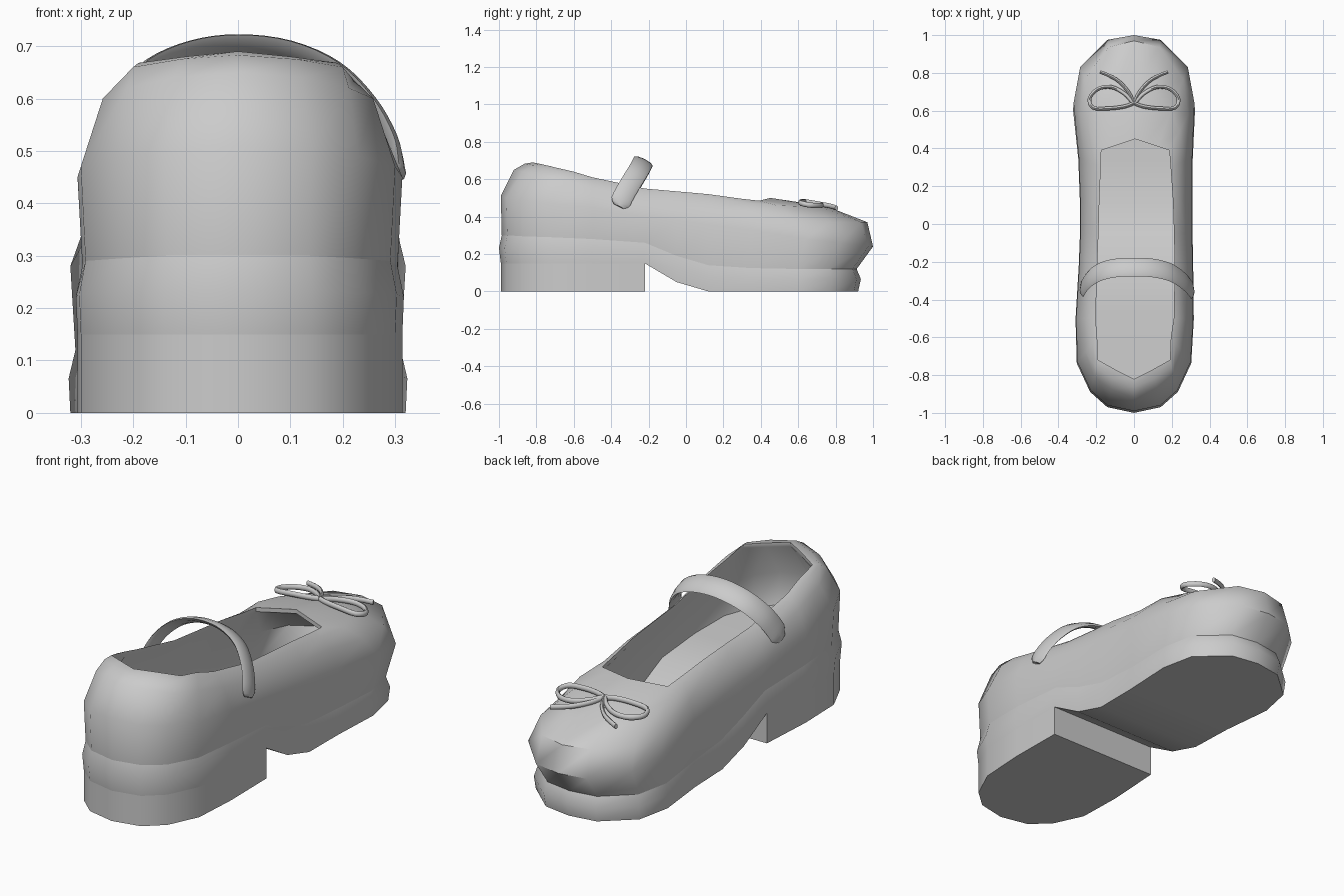
import bpy, bmesh, math
from mathutils import Vector

if "Cube" in bpy.data.objects:
    bpy.data.objects.remove(bpy.data.objects["Cube"])

# Half plan outlines, heel centre to toe centre
OUT = [(0, -.99), (.14, -.96), (.23, -.88), (.30, -.73), (.31, -.5), (.30, -.22), (.295, -.05),
       (.295, .12), (.30, .35), (.32, .64), (.285, .83), (.14, .975), (0, 1)]
OPEN = [(0, -.82), (.1, -.77), (.19, -.72), (.195, -.6), (.207, -.5), (.205, -.22), (.2, -.05),
        (.195, .12), (.185, .3), (.18, .39), (.12, .41), (.06, .43), (0, .45)]
# Heights at the same stations
SEAM = [.30, .30, .295, .29, .28, .26, .19, .14, .125, .12, .12, .12, .12]
UNDER = [.15] * 6 + [.05] + [0] * 6
WALL = [.51, .50, .49, .47, .45, .40, .38, .36, .33, .28, .26, .24, .24]
SHOULDER = [.65, .64, .62, .60, .55, .48, .46, .44, .42, .38, .37, .37, .37]
TOP = [.683, .675, .66, .635, .595, .53, .515, .50, .475, .46, .455, .455, .455]
RIM = [.69, .68, .668, .64, .61, .55, .535, .52, .495, .485, .49, .495, .50]
F_SHOULDER = [.41, .45, .45, .4, .4, .35, .35, .35, .3, .25, .15, .07, .055]
F_TOP = [.75] * 7 + [.7, .7, .6, .55, .5, .45]


def blend(f, z):
    """Half ring between the outer outline and the opening."""
    return [(a[0] + (b[0] - a[0]) * t, a[1] + (b[1] - a[1]) * t, h)
            for a, b, t, h in zip(OUT, OPEN, f, z)]


def scaled(sx, toe, heel, z):
    """Half ring scaled across, with the toe pulled back."""
    return [(x * sx, .3 + (y - .3) * toe if y > .3 else y * heel, h)
            for (x, y), h in zip(OUT, z)]


def full(half):
    pts = list(half) + [(-x, y, z) for x, y, z in reversed(half) if x > 1e-6]
    return [(x + .012 * max(0, 1 - (y / .6) ** 2), y, z) for x, y, z in pts]


def finish(name, bm, angle=50):
    bmesh.ops.recalc_face_normals(bm, faces=bm.faces)
    me = bpy.data.meshes.new(name)
    bm.to_mesh(me)
    bm.free()
    ob = bpy.data.objects.new(name, me)
    bpy.context.collection.objects.link(ob)
    bpy.ops.object.select_all(action='DESELECT')
    ob.select_set(True)
    bpy.context.view_layer.objects.active = ob
    bpy.ops.object.shade_smooth_by_angle(angle=math.radians(angle))
    return ob


def skin(bm, rings):
    rows = [[bm.verts.new(p) for p in r] for r in rings]
    for a, b in zip(rows, rows[1:]):
        n = len(a)
        for i in range(n):
            j = (i + 1) % n
            bm.faces.new((a[i], a[j], b[j], b[i]))
    return rows


def loft(name, halves, cap_first=True, cap_last=True):
    bm = bmesh.new()
    rows = skin(bm, [full(h) for h in halves])
    for r, on in ((rows[0], cap_first), (rows[-1], cap_last)):
        n = len(r)
        for i in range(len(halves[0]) - 1 if on else 0):
            quad = [r[i], r[i + 1], r[n - i - 1], r[(n - i) % n]]
            bm.faces.new(list(dict.fromkeys(quad)))
    return finish(name, bm)


def smooth_path(pts, steps=4):
    p = [Vector(q) for q in pts]
    p = [2 * p[0] - p[1]] + p + [2 * p[-1] - p[-2]]
    res = []
    for a, b, c, d in zip(p, p[1:], p[2:], p[3:]):
        for k in range(steps):
            t = k / steps
            res.append(.5 * (2 * b + (c - a) * t + (2 * a - 5 * b + 4 * c - d) * t * t
                             + (3 * b - a - 3 * c + d) * t ** 3))
    return res + [p[-2]]


def ribbon(name, pts, wide, half_w, half_t, round_end=False):
    """Sweep a flattened oval along a smooth path."""
    path = smooth_path(pts)
    last = len(path) - 1
    wide = Vector(wide).normalized()
    rings = []
    for i, c in enumerate(path):
        tan = path[min(i + 1, last)] - path[max(i - 1, 0)]
        nor = tan.cross(wide).normalized()
        e = min(i, last - i)
        s = (.55, .85)[e] if round_end and e < 2 else 1
        rings.append([c + wide * half_w * s * math.cos(k * math.pi / 4)
                      + nor * half_t * math.sin(k * math.pi / 4) for k in range(8)])
    bm = bmesh.new()
    rows = skin(bm, rings)
    bm.faces.new(rows[0])
    bm.faces.new(rows[-1])
    return finish(name, bm, 60)


# Upper: outside wall, rim, lining and insole
loft("upper", [
    scaled(.97, .875, .995, SEAM),
    blend([0] * 13, WALL),
    blend(F_SHOULDER, SHOULDER),
    blend(F_TOP, TOP),
    blend([1] * 13, RIM),
    blend([1] * 13, [z - .02 for z in RIM]),
    blend([.2] * 8 + [.15] * 5, [z - .03 for z in WALL]),
    scaled(.88, .82, .93, [z + .02 for z in SEAM]),
], cap_first=False)

# Sole and heel block
bottom = scaled(1, .886, 1, UNDER)
mid = scaled(1.01, .907, 1.01, [u + (s - u) * .55 for u, s in zip(UNDER, SEAM)])
loft("sole", [bottom, mid, scaled(.97, .875, .995, SEAM)])
loft("heel", [bottom[:6], [(x, y, 0) for x, y, z in bottom[:6]]])

# Instep strap
ribbon("strap", [(-.275, -.35, .465), (-.262, -.325, .52), (-.23, -.285, .59), (-.17, -.25, .65),
                 (-.09, -.232, .685), (0, -.228, .697), (.1, -.233, .685), (.19, -.255, .645),
                 (.255, -.295, .58), (.295, -.335, .51), (.308, -.36, .455)],
       (0, .09, -.045), .055, .013, True)

# Bow: loop and tail on each side
LOOP = [(0, .635), (.05, .69), (.12, .725), (.19, .715), (.235, .665), (.215, .615),
        (.13, .612), (.05, .622), (0, .64)]
TAIL = [(0, .64), (.03, .70), (.08, .755), (.13, .785), (.18, .805)]


def drape(pts, side):
    return [(side * x, y, .482 - (y - .62) * .15 - .25 * x * x) for x, y in pts]


for side, label in ((1, "right"), (-1, "left")):
    ribbon("bow_loop_" + label, drape(LOOP, side), (0, 0, 1), .014, .01)
    ribbon("bow_tail_" + label, drape(TAIL, side), (0, 0, 1), .013, .009)
